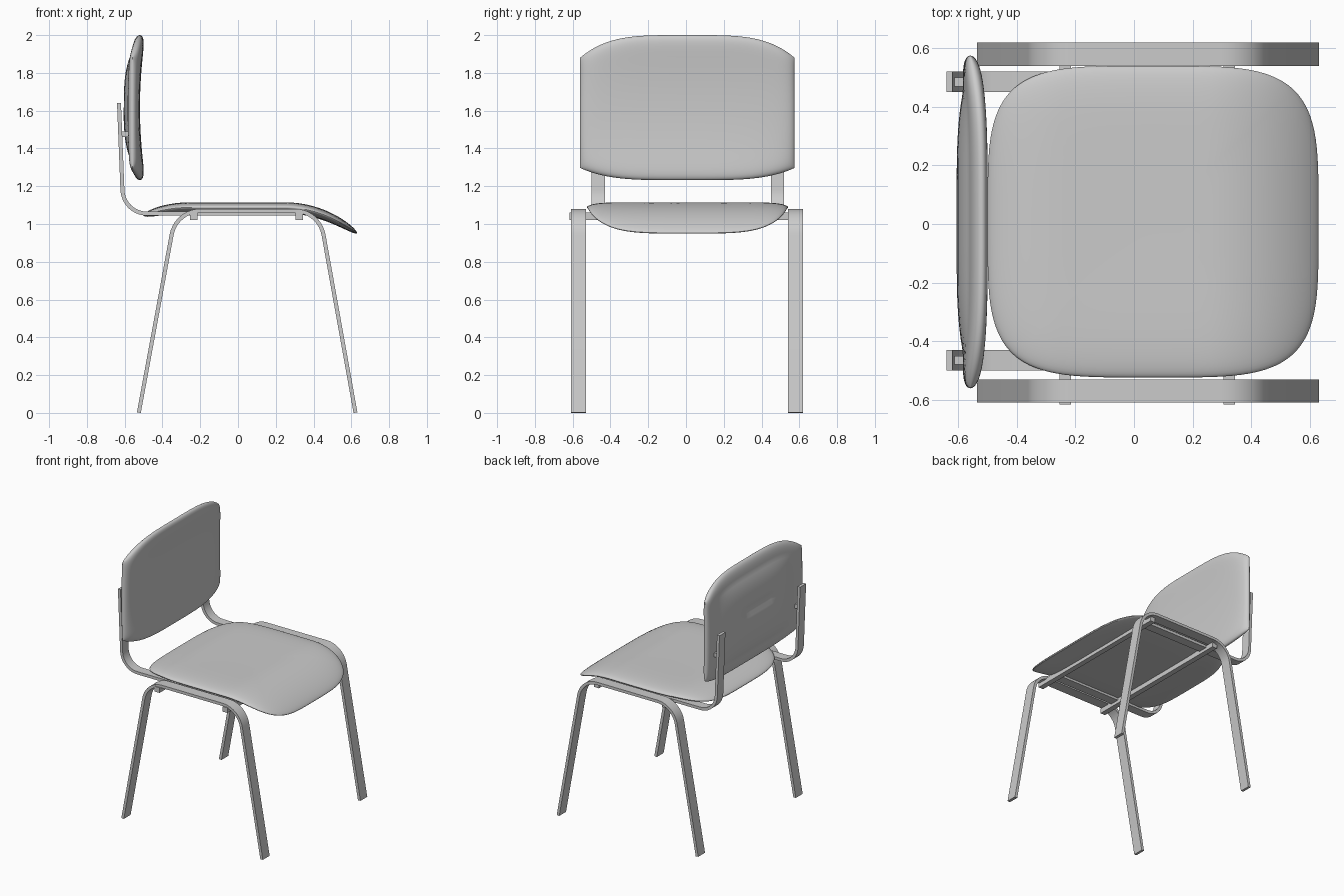
import bpy, bmesh, math
from mathutils import Vector

if "Cube" in bpy.data.objects:
    bpy.data.objects.remove(bpy.data.objects["Cube"])

grey = bpy.data.materials.new("light grey")
grey.diffuse_color = (0.6, 0.6, 0.6, 1)
grey.use_nodes = True
grey.node_tree.nodes["Principled BSDF"].inputs["Base Color"].default_value = grey.diffuse_color


def finish(name, bm):
    bmesh.ops.recalc_face_normals(bm, faces=bm.faces)
    me = bpy.data.meshes.new(name)
    bm.to_mesh(me)
    bm.free()
    ob = bpy.data.objects.new(name, me)
    bpy.context.collection.objects.link(ob)
    me.materials.append(grey)
    bpy.ops.object.select_all(action='DESELECT')
    ob.select_set(True)
    bpy.context.view_layer.objects.active = ob
    bpy.ops.object.shade_smooth_by_angle(angle=math.radians(40))
    return ob


def fillet(pts, radius, steps=10):
    """Round the inner corners of a 2D path."""
    pts = [Vector(p) for p in pts]
    out = [pts[0]]
    for a, c, b in zip(pts, pts[1:], pts[2:]):
        da, db = (a - c).normalized(), (b - c).normalized()
        half = da.angle(db) / 2
        t = radius / math.tan(half)
        centre = c + (da + db).normalized() * radius / math.sin(half)
        s, e = c + da * t - centre, c + db * t - centre
        total = s.angle(e)
        for i in range(steps + 1):
            k = i / steps
            out.append(centre + (s * math.sin((1 - k) * total) + e * math.sin(k * total)) / math.sin(total))
    return out + [pts[-1]]


def ribbon(name, path, thick, y0, y1):
    """Flat bar following an xz path, spanning y0..y1."""
    bm = bmesh.new()
    rings = []
    for i, p in enumerate(path):
        d = (path[min(i + 1, len(path) - 1)] - path[max(i - 1, 0)]).normalized()
        n = Vector((-d.y, d.x)) * thick / 2
        rings.append([bm.verts.new((q.x, y, max(q.y, 0)))
                      for q, y in ((p + n, y0), (p + n, y1), (p - n, y1), (p - n, y0))])
    for a, b in zip(rings, rings[1:]):
        for k in range(4):
            j = (k + 1) % 4
            bm.faces.new((a[k], a[j], b[j], b[k]))
    bm.faces.new(rings[0])
    bm.faces.new(rings[-1])
    return finish(name, bm)


def pad(name, surface, n=44):
    """Closed cushion: surface(u, v, side) for both sides, welded at the rim."""
    bm = bmesh.new()
    par = [math.sin(math.pi / 2 * (2 * i / n - 1)) for i in range(n + 1)]
    for side in (1, -1):
        g = [[bm.verts.new(surface(u, v, side)) for v in par] for u in par]
        for i in range(n):
            for j in range(n):
                bm.faces.new((g[i][j], g[i + 1][j], g[i + 1][j + 1], g[i][j + 1]))
    bmesh.ops.remove_doubles(bm, verts=bm.verts, dist=0.00005)
    return finish(name, bm)


def box(name, lo, hi):
    bm = bmesh.new()
    bmesh.ops.create_cube(bm, size=1)
    for v in bm.verts:
        v.co = [l + (c + 0.5) * (h - l) for c, l, h in zip(v.co, lo, hi)]
    return finish(name, bm)


# Seat: rounded square cushion with a waterfall front edge
def seat(u, v, side):
    m = max(abs(u), abs(v))
    p = 4.2
    s = m / max((abs(u) ** p + abs(v) ** p) ** (1 / p), 1e-6)
    x, y = 0.065 + 0.565 * u * s, 0.008 + 0.532 * v * s
    z = 1.088
    z -= 0.135 * (max(0, x - 0.25) / 0.38) ** 2
    z -= 0.042 * (max(0, -0.25 - x) / 0.25) ** 2
    h = 0.032 * math.sqrt(max(0, 1 - m ** 6))
    if side > 0:
        z -= 0.007 * max(0, 1 - m * m)
    return (x, y, z + side * h)


pad("seat", seat)


# Backrest: curved pad with a raised rear panel and a hand groove
def backrest(u, v, side):
    y = 0.007 + 0.568 * u
    top, bottom = 2.0 - 0.12 * abs(u) ** 4, 1.232 + 0.065 * abs(u) ** 4
    z = bottom + (top - bottom) * (v + 1) / 2
    x = -0.55 + 0.03 * v * v * (1 - u ** 4) - 0.009 * u ** 4
    h = 0.031 * math.sqrt(max(0, (1 - abs(u) ** 16) * (1 - abs(v) ** 12)))
    if side < 0:
        bulge = max(0, 1 - (u / 0.78) ** 4) * max(0, 1 - (v / 0.75) ** 4)
        groove = math.exp(-((max(0, abs(y) - 0.14) / 0.04) ** 2) - ((z - 1.66) / 0.035) ** 2)
        h += 0.025 * bulge - 0.018 * groove
    return (x + side * h, y, z)


pad("backrest", backrest)

# Leg frames and backrest supports, one of each per side
leg_path = fillet([(-0.525, 0), (-0.328, 1.07), (0.43, 1.07), (0.622, 0)], 0.155)
support_path = fillet([(-0.63, 1.64), (-0.607, 1.055), (0.345, 1.055)], 0.13)
for label, s in (("left", -1), ("right", 1)):
    a, b = sorted((0.005 + s * 0.535, 0.005 + s * 0.615))
    ribbon(label + "_leg_frame", leg_path, 0.021, a, b)
    a, b = sorted((0.01 + s * 0.44, 0.01 + s * 0.51))
    ribbon(label + "_back_support", support_path, 0.021, a, b)
    # Stud joining support and backrest
    yc = 0.01 + s * 0.475
    box(label + "_back_stud", (-0.622, yc - 0.015, 1.46), (-0.57, yc + 0.015, 1.49))

# Cross bars under the seat
for label, x in (("rear", -0.235), ("front", 0.325)):
    box(label + "_cross_bar", (x - 0.02, -0.617, 1.022), (x + 0.02, 0.59, 1.06))
